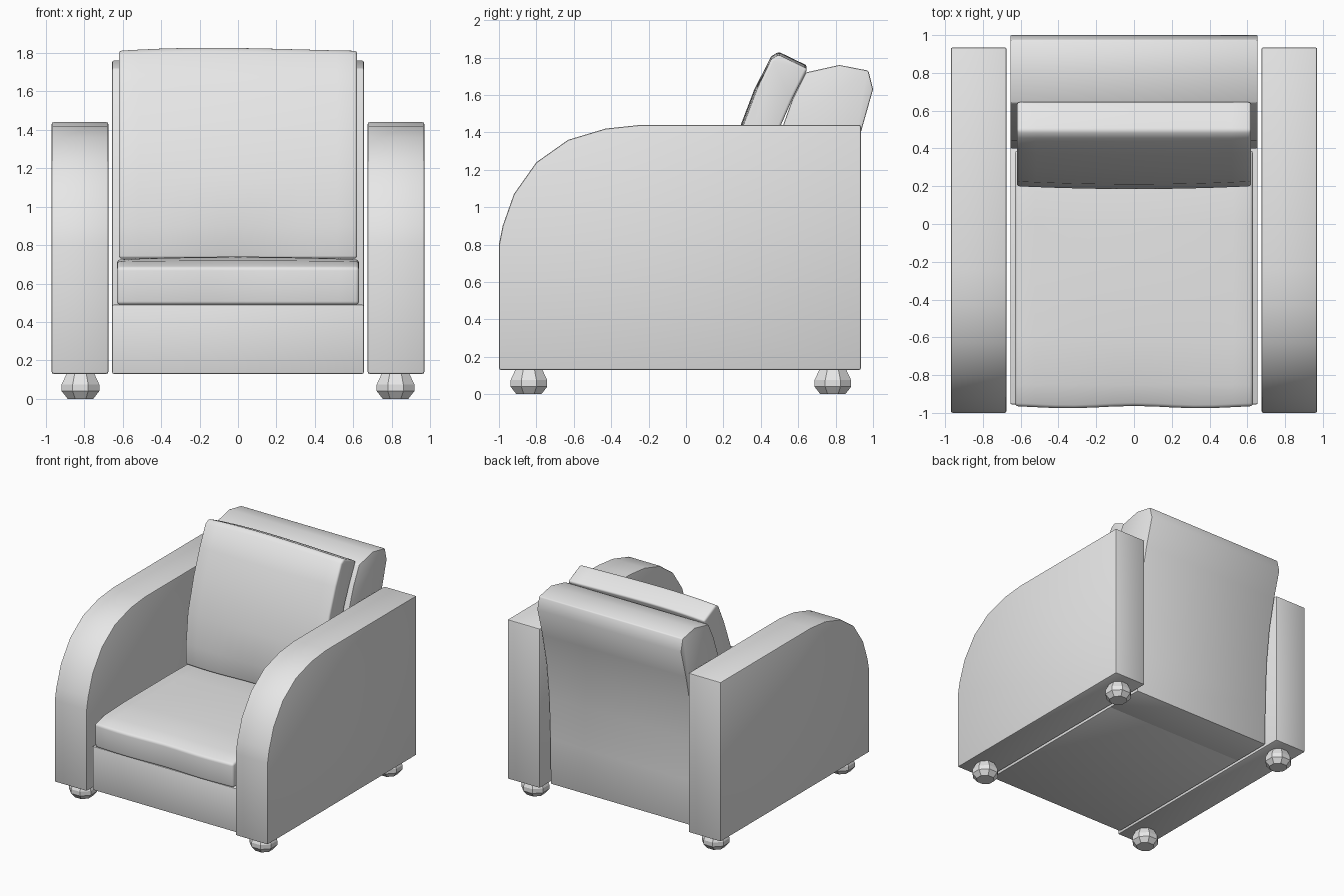
import bpy, bmesh, math

cube = bpy.data.objects.get("Cube")
if cube:
    bpy.data.objects.remove(cube, do_unlink=True)

grey = bpy.data.materials.new("grey upholstery")
grey.use_nodes = True
colour = (0.8, 0.8, 0.8, 1)
grey.diffuse_color = colour
grey.node_tree.nodes["Principled BSDF"].inputs["Base Color"].default_value = colour


def finish(name, bm, angle):
    bmesh.ops.recalc_face_normals(bm, faces=bm.faces)
    mesh = bpy.data.meshes.new(name)
    bm.to_mesh(mesh)
    bm.free()
    mesh.materials.append(grey)
    obj = bpy.data.objects.new(name, mesh)
    bpy.context.collection.objects.link(obj)
    bpy.ops.object.select_all(action="DESELECT")
    obj.select_set(True)
    bpy.context.view_layer.objects.active = obj
    bpy.ops.object.shade_smooth_by_angle(angle=math.radians(angle))
    return obj


def extrude_profile(name, profile, x0, x1, bevel, steps=1, bevel_segments=2, puff=None):
    """Sweep a side (y, z) outline across x, round its sharp edges, then puff it."""
    bm = bmesh.new()
    rings = []
    for i in range(steps + 1):
        x = x0 + (x1 - x0) * i / steps
        rings.append([bm.verts.new((x, y, z)) for y, z in profile])
    n = len(profile)
    for a, b in zip(rings, rings[1:]):
        for j in range(n):
            k = (j + 1) % n
            bm.faces.new((a[j], a[k], b[k], b[j]))
    bm.faces.new(rings[0])
    bm.faces.new(rings[-1])
    bmesh.ops.recalc_face_normals(bm, faces=bm.faces)
    sharp = [e for e in bm.edges if e.calc_face_angle(0) > math.radians(40)]
    bmesh.ops.bevel(bm, geom=sharp, offset=bevel, segments=bevel_segments,
                    profile=0.5, affect="EDGES", clamp_overlap=True)
    if puff:
        for v in bm.verts:
            puff(v.co)
    return finish(name, bm, 38)


# Arms with a rounded front
arm = [(-1, 0.13), (-1, 0.8), (-0.98, 0.9), (-0.92, 1.07), (-0.8, 1.24),
       (-0.63, 1.36), (-0.43, 1.42), (-0.24, 1.44), (0.935, 1.44), (0.935, 0.13)]
for side, name in ((1, "left"), (-1, "right")):
    extrude_profile(name + "_arm", arm, side * 0.675, side * 0.97, 0.01)

# Base under the seat
extrude_profile("seat_base", [(-0.955, 0.13), (-0.955, 0.49), (0.5, 0.49), (0.5, 0.13)],
                -0.655, 0.655, 0.008)

# Leaning backrest with a rolled top
back = [(0.4, 0.13), (0.4, 0.8), (0.44, 1.15), (0.52, 1.44), (0.57, 1.58), (0.64, 1.72),
        (0.82, 1.76), (0.975, 1.73), (1.0, 1.63), (0.935, 1.4), (0.88, 1.15),
        (0.845, 0.85), (0.83, 0.5), (0.825, 0.13)]
extrude_profile("backrest", back, -0.655, 0.655, 0.008)


# Soft cushions
def puff_seat(co):
    across = max(0, 1 - (co.x / 0.63) ** 2)
    if co.z > 0.6:
        co.z += 0.015 * across * max(0, 1 - ((co.y + 0.3) / 0.67) ** 2)
    if co.y < -0.9:
        co.y += 0.006 * math.cos(co.x * 9)


def puff_back(co):
    across = max(0, 1 - (co.x / 0.62) ** 2)
    if co.z > 1.7:
        co.z += 0.015 * across * (1 - co.x * 0.9)
    elif co.z > 0.8:
        co.y -= 0.015 * across
    else:
        co.y += 0.008 * math.cos(co.x * 8)


seat = [(-0.965, 0.49), (-0.97, 0.685), (-0.85, 0.715), (-0.6, 0.725), (-0.3, 0.725),
        (0, 0.725), (0.39, 0.72), (0.39, 0.49)]
extrude_profile("seat_cushion", seat, -0.63, 0.63, 0.018, 12, 3, puff_seat)
pillow = [(0.2, 0.73), (0.2, 0.9), (0.225, 1.15), (0.3, 1.42), (0.38, 1.63), (0.455, 1.79),
          (0.495, 1.815), (0.65, 1.74), (0.57, 1.58), (0.5, 1.42), (0.42, 1.15), (0.39, 0.9), (0.38, 0.73)]
extrude_profile("back_cushion", pillow, -0.62, 0.62, 0.015, 12, 3, puff_back)


# Bun feet
def foot(name, x, y):
    bm = bmesh.new()
    rings = []
    for radius, z in ((0.072, 0), (0.106, 0.04), (0.106, 0.075), (0.076, 0.135)):
        rings.append([bm.verts.new((x + radius * math.cos((i + 0.5) * math.pi / 4),
                                    y + radius * math.sin((i + 0.5) * math.pi / 4), z))
                      for i in range(8)])
    for a, b in zip(rings, rings[1:]):
        for i in range(8):
            j = (i + 1) % 8
            bm.faces.new((a[i], a[j], b[j], b[i]))
    bm.faces.new(rings[0])
    bm.faces.new(rings[-1])
    finish(name, bm, 20)


for x, side in ((0.82, "left"), (-0.82, "right")):
    for y, end in ((-0.84, "front"), (0.785, "back")):
        foot(f"{end}_{side}_foot", x, y)
